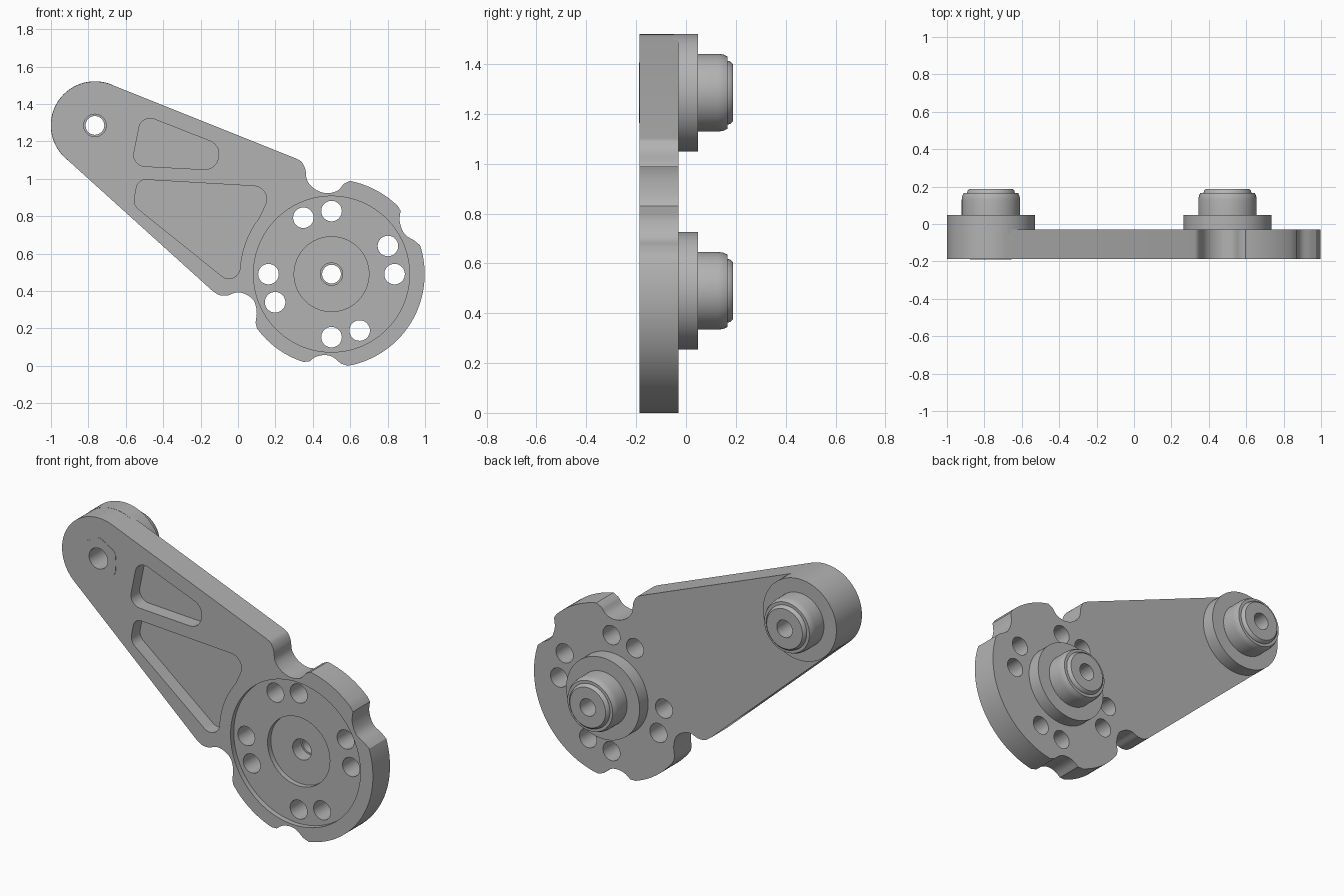
import bpy, bmesh, math
from mathutils import Vector

if "Cube" in bpy.data.objects:
    bpy.data.objects.remove(bpy.data.objects["Cube"])

mat = bpy.data.materials.new("machined grey")
mat.use_nodes = True
GREY = (0.45, 0.45, 0.45, 1)
mat.diffuse_color = GREY
mat.node_tree.nodes["Principled BSDF"].inputs["Base Color"].default_value = GREY

DISC, TIP = (0.5, 0.49), (-0.765, 1.285)
FRONT, BACK = -0.187, -0.03


def arc(c, r, a0, a1, n):
    angles = [math.radians(a0 + (a1 - a0) * i / n) for i in range(n + 1)]
    return [(c[0] + r * math.cos(a), c[1] + r * math.sin(a)) for a in angles]


def circle(c, r, n=64):
    return arc(c, r, 0, 360, n)[:-1]


def spline(pts, n=5):
    """Smooth open curve through the points."""
    p = [Vector(q) for q in pts]
    p = [2 * p[0] - p[1]] + p + [2 * p[-1] - p[-2]]
    out = []
    for a, b, c, d in zip(p, p[1:], p[2:], p[3:]):
        for i in range(n):
            t = i / n
            q = b + (c - a) * t / 2 + (2 * a - 5 * b + 4 * c - d) * t * t / 2
            out.append(tuple(q + (3 * b - a - 3 * c + d) * t ** 3 / 2))
    return out + [tuple(p[-2])]


def rounded(corners, n=8):
    """Closed polygon of (x, z, fillet radius) corners."""
    out = []
    for i, (x, z, r) in enumerate(corners):
        p = Vector((x, z))
        u = (Vector(corners[i - 1][:2]) - p).normalized()
        v = (Vector(corners[(i + 1) % len(corners)][:2]) - p).normalized()
        if r == 0:
            out.append((x, z))
            continue
        half = u.angle(v) / 2
        centre = p + (u + v).normalized() * r / math.sin(half)
        a, b = p + u * r / math.tan(half) - centre, p + v * r / math.tan(half) - centre
        a0, a1 = math.atan2(a.y, a.x), math.atan2(b.y, b.x)
        sweep = (a1 - a0 + math.pi) % (2 * math.pi) - math.pi
        out += arc(centre, r, math.degrees(a0), math.degrees(a0 + sweep), n)
    return out


def finish(bm, name):
    bmesh.ops.recalc_face_normals(bm, faces=bm.faces)
    me = bpy.data.meshes.new(name)
    bm.to_mesh(me)
    bm.free()
    me.materials.append(mat)
    ob = bpy.data.objects.new(name, me)
    bpy.context.collection.objects.link(ob)
    return ob


def slab(name, outline, y0, y1):
    bm = bmesh.new()
    face = bm.faces.new([bm.verts.new((x, y0, z)) for x, z in outline])
    ext = bmesh.ops.extrude_face_region(bm, geom=[face])["geom"]
    verts = [g for g in ext if isinstance(g, bmesh.types.BMVert)]
    bmesh.ops.translate(bm, verts=verts, vec=(0, y1 - y0, 0))
    return finish(bm, name)


def lathe(name, c, profile, n=72):
    """Closed (radius, y) profile turned about the y axis through c."""
    bm = bmesh.new()
    rings = [[bm.verts.new((x, y, z)) for x, z in circle(c, r, n)] for r, y in profile]
    for i, ring in enumerate(rings):
        for j in range(n):
            prev = rings[i - 1]
            bm.faces.new((prev[j], prev[(j + 1) % n], ring[(j + 1) % n], ring[j]))
    return finish(bm, name)


def activate(ob):
    bpy.ops.object.select_all(action='DESELECT')
    ob.select_set(True)
    bpy.context.view_layer.objects.active = ob


def cut(ob, outline, y0, y1):
    tool = slab("cutter", outline, y0, y1)
    tool.hide_render = True
    activate(ob)
    mod = ob.modifiers.new("cut", 'BOOLEAN')
    mod.operation, mod.solver, mod.object = 'DIFFERENCE', 'EXACT', tool
    bpy.ops.object.modifier_apply(modifier=mod.name)
    bpy.data.objects.remove(tool)


# Arm plate: round tip, straight sides and a notched disc
left_notch = [(-0.136, 0.4), (-0.1, 0.378), (-0.055, 0.376), (-0.01, 0.392), (0.035, 0.385),
              (0.083, 0.35), (0.1, 0.29), (0.094, 0.23)]
bottom_notch = [(0.38, 0.022), (0.415, 0.047), (0.46, 0.057), (0.505, 0.048), (0.55, 0.012)]
right_notch = [(0.945, 0.668), (0.89, 0.705), (0.865, 0.77), (0.869, 0.83)]
top_notch = [(0.565, 0.972), (0.53, 0.935), (0.47, 0.923), (0.41, 0.945), (0.37, 0.99),
             (0.36, 1.05), (0.34, 1.09), (0.31, 1.108)]
outline = (arc(TIP, 0.235, 68, 228, 32) + spline(left_notch)
           + arc(DISC, 0.493, 216, 252, 12) + spline(bottom_notch)
           + arc(DISC, 0.498, 280, 378, 32) + spline(right_notch)
           + arc(DISC, 0.508, 46, 79, 12) + spline(top_notch))
plate = slab("arm_plate", outline, FRONT, BACK)

# Lightening pockets in the arm
upper = [(-0.515, 1.345, 0.06), (-0.095, 1.18, 0.073), (-0.115, 1.046, 0.073), (-0.57, 1.07, 0.06)]
lower = ([(-0.535, 0.997, 0.05), (0.19, 0.955, 0.07)]
         + [(x, z, 0) for x, z in arc(DISC, 0.49, 142, 172, 6)]
         + [(0, 0.41, 0.06), (-0.56, 0.86, 0.06)])
for pocket in (upper, lower):
    cut(plate, rounded(pocket), FRONT - 0.1, FRONT + 0.08)

# Stepped recess in the disc and the two bores
cut(plate, circle(DISC, 0.417, 96), FRONT - 0.1, FRONT + 0.03)
cut(plate, circle(DISC, 0.2), FRONT - 0.1, FRONT + 0.06)
for c in (DISC, TIP):
    cut(plate, circle(c, 0.06, 48), FRONT - 0.1, BACK + 0.1)

# Four pairs of bolt holes
for quarter in range(4):
    for offset in (0, 26.5):
        a = math.radians(90 * quarter + offset)
        c = (DISC[0] + 0.337 * math.cos(a), DISC[1] + 0.337 * math.sin(a))
        cut(plate, circle(c, 0.055, 32), FRONT - 0.1, BACK + 0.1)

# Flanged hubs on the back
hub_profile = [(0.05, BACK - 0.02), (0.236, BACK - 0.02), (0.236, 0.049), (0.156, 0.049),
               (0.156, 0.13), (0.153, 0.15), (0.145, 0.167), (0.128, 0.167), (0.125, 0.178),
               (0.115, 0.188), (0.05, 0.188)]
hubs = [lathe("disc_hub", DISC, hub_profile), lathe("tip_hub", TIP, hub_profile)]

# Thin lobed collar around the tip bore
ring = []
for i in range(72):
    a = math.radians(5 * i)
    r = 0.115 - 0.006 * math.cos(6 * a)
    ring.append((TIP[0] + r * math.cos(a), TIP[1] + r * math.sin(a)))
collar = slab("tip_collar", ring, FRONT - 0.002, FRONT + 0.005)
cut(collar, circle(TIP, 0.06, 48), FRONT - 0.1, BACK)

for ob in [plate, collar] + hubs:
    activate(ob)
    bpy.ops.object.shade_smooth_by_angle(angle=math.radians(30))
